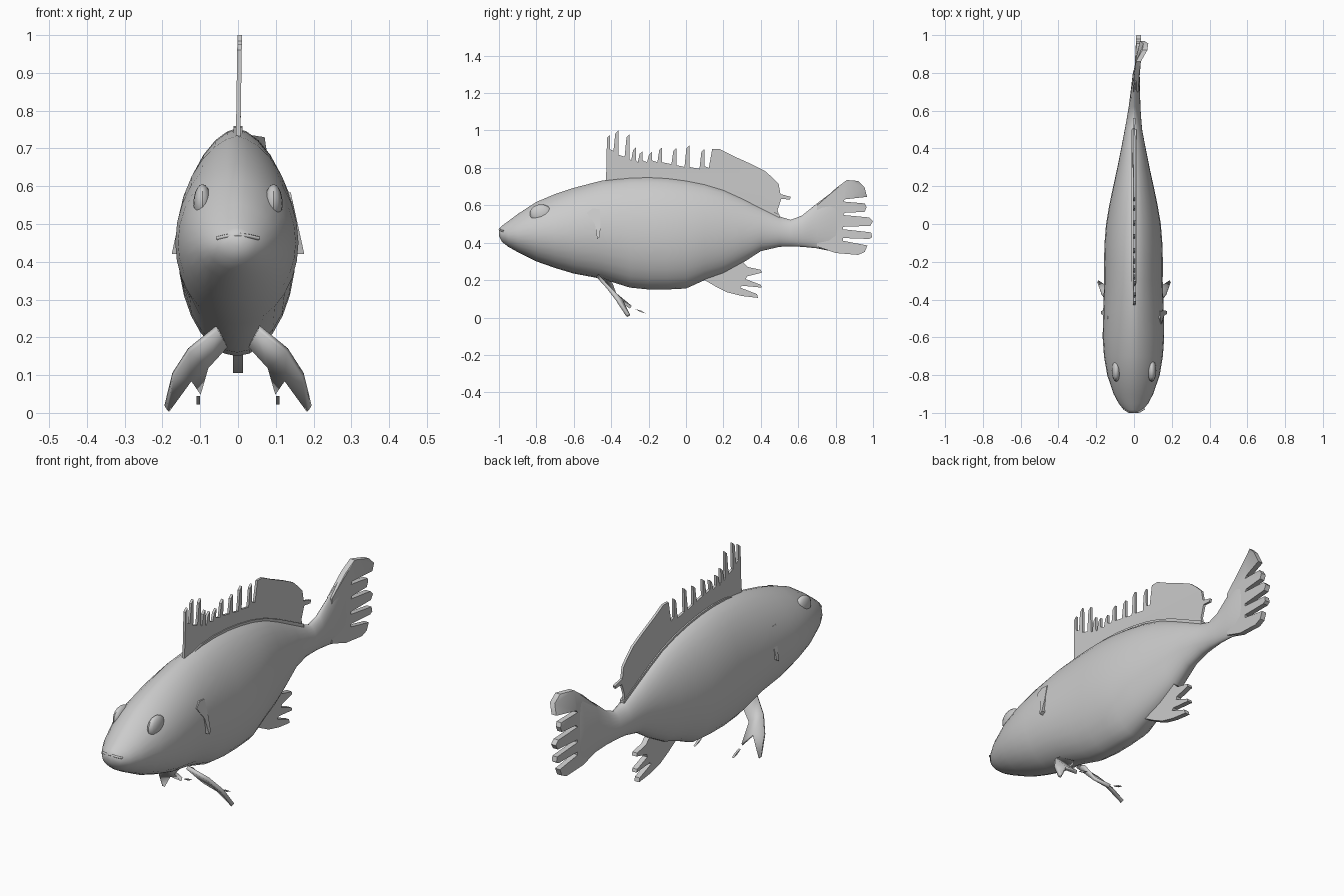
import bpy, bmesh
from math import cos, sin, pi, radians

if "Cube" in bpy.data.objects:
    bpy.data.objects.remove(bpy.data.objects["Cube"])


def finish(bm, name, angle=35):
    bmesh.ops.recalc_face_normals(bm, faces=bm.faces)
    me = bpy.data.meshes.new(name)
    bm.to_mesh(me)
    bm.free()
    ob = bpy.data.objects.new(name, me)
    bpy.context.collection.objects.link(ob)
    bpy.ops.object.select_all(action='DESELECT')
    ob.select_set(True)
    bpy.context.view_layer.objects.active = ob
    bpy.ops.object.shade_smooth_by_angle(angle=radians(angle))
    return ob


def bend(y, z=0):
    """The tail swings slightly to +x and its upper lobe curls further."""
    return max(0, y - 0.5) * 0.05 + max(0, y - .85) * max(0, z - .6) * 4


def plate(name, outline, thick, x=0.0, lean=0.0):
    """Flat fin from a (y, z) outline, given thickness across x; lean tilts x with z."""
    bm = bmesh.new()
    sides = []
    for s in (-1, 1):
        sides.append([bm.verts.new((x + bend(y, z) + lean * (z - .5), y, z)) for y, z in outline])
    caps = [bm.faces.new(vs) for vs in sides]
    n = len(outline)
    for i in range(n):
        j = (i + 1) % n
        bm.faces.new((sides[0][i], sides[0][j], sides[1][j], sides[1][i]))
    # Fill the concave outline while flat, then separate the two sides
    bm.normal_update()
    for v in bm.verts:
        v.co.x = 0
    bm.normal_update()
    bmesh.ops.triangulate(bm, faces=caps, ngon_method='EAR_CLIP')
    for s, vs in zip((-1, 1), sides):
        for v in vs:
            y, z = v.co.y, v.co.z
            v.co.x = x + bend(y, z) + lean * (z - .5) + s * thick / 2
    return finish(bm, name)


def ellipsoid(name, loc, radii):
    bm = bmesh.new()
    bmesh.ops.create_uvsphere(bm, u_segments=16, v_segments=10, radius=1)
    bmesh.ops.scale(bm, vec=radii, verts=bm.verts)
    bmesh.ops.translate(bm, vec=loc, verts=bm.verts)
    return finish(bm, name)


# Body: lofted sections (y, bottom z, top z, half width)
SECTIONS = [
    (-1.0, .435, .475, .025), (-.985, .405, .49, .05), (-.95, .378, .515, .078),
    (-.9, .35, .553, .105), (-.8, .30, .618, .139), (-.7, .265, .66, .156),
    (-.6, .235, .693, .163), (-.45, .207, .732, .16), (-.3, .16, .75, .155),
    (-.2, .15, .753, .156), (-.1, .15, .748, .153), (0, .155, .735, .145),
    (.1, .20, .715, .128), (.2, .235, .685, .107), (.3, .29, .64, .085),
    (.4, .355, .59, .065), (.5, .378, .54, .046), (.56, .38, .522, .038),
    (.62, .378, .545, .031), (.7, .37, .61, .025), (.8, .35, .685, .018), (.825, .35, .695, .012)]
SIDES = 28
bm = bmesh.new()
rings = []
for y, lo, hi, w in SECTIONS:
    mid = lo + .47 * (hi - lo)
    ring = []
    for k in range(SIDES):
        c, s = cos(2 * pi * k / SIDES), sin(2 * pi * k / SIDES)
        p = 1.2 if s > 0 else 1.03
        wx = w * (abs(c) ** p) * (1 if c > 0 else -1)
        h = (hi - mid) if s > 0 else (mid - lo)
        ring.append(bm.verts.new((wx - .003 + bend(y), y, mid + h * s)))
    rings.append(ring)
for a, b in zip(rings, rings[1:]):
    for k in range(SIDES):
        j = (k + 1) % SIDES
        bm.faces.new((a[k], a[j], b[j], b[k]))
bm.faces.new(rings[0])
bm.faces.new(rings[-1])
finish(bm, "body", 50)

# Tail fin with split ray tips
plate("tail_fin", [
    (.70, .38), (.70, .60), (.80, .69), (.86, .735), (.92, .73), (.955, .695), (.968, .645),
    (.85, .632), (.84, .62), (.955, .61), (.965, .59), (.955, .565), (.85, .56), (.84, .548),
    (.98, .535), (1.0, .515), (.985, .49), (.84, .485), (.84, .472), (.99, .455), (.995, .43),
    (.98, .42), (.84, .425), (.84, .41), (.97, .385), (.955, .35), (.92, .335), (.80, .345)], .026)

# Dorsal fin: spiny front (tip y, tip z, gap z) then soft rear lobe
spines = [(-.415, .975, .89), (-.37, 1.0, .86), (-.31, .98, .84), (-.275, .91, .83),
          (-.24, .89, .83), (-.19, .885, .83), (-.135, .91, .82), (-.06, .905, .805),
          (.01, .92, .795), (.09, .90, .80)]
dorsal = [(-.43, .72), (-.425, .80)]
for i, (y, z, gap) in enumerate(spines):
    nxt = spines[i + 1][0] if i < len(spines) - 1 else .14
    dorsal += [(y - .008, z - .015), (y + .008, z), (y + .008, gap + .01), (nxt - .018, gap)]
dorsal += [(.14, .90), (.18, .90), (.25, .865), (.35, .82), (.42, .785), (.46, .75), (.495, .715),
           (.505, .66), (.56, .645), (.555, .63), (.51, .635), (.49, .575), (.50, .53)]
dorsal += [(.4, .57), (.3, .62), (.2, .665), (.1, .695), (0, .715), (-.2, .735)]
plate("dorsal_fin", dorsal, .012, -.003, .015)

# Ridge along the base of the dorsal fin
plate("dorsal_ridge", [
    (-.43, .72), (-.3, .755), (-.2, .76), (-.1, .755), (0, .742), (.1, .722), (.2, .692), (.3, .65),
    (.4, .60), (.5, .55), (.5, .52), (.3, .61), (.1, .68), (-.1, .72)], .024)

# Anal fin with ragged rays
plate("anal_fin", [
    (.03, .22), (.10, .20), (.16, .165), (.22, .135), (.30, .115), (.385, .105), (.38, .125),
    (.29, .16), (.30, .17), (.405, .16), (.40, .175), (.32, .205), (.325, .22), (.405, .24),
    (.40, .255), (.33, .27), (.29, .31), (.31, .34), (.15, .29)], .026)

# Paired parts
outer = [(.055, -.475, .225), (.13, -.42, .165), (.172, -.37, .10), (.192, -.315, .015)]
inner = [(.03, -.40, .18), (.08, -.38, .125), (.125, -.345, .09), (.185, -.305, .008)]
prong = (.10, -.295, .055)
for side, s in (("right", 1), ("left", -1)):
    # Pelvic fin: web between two rays plus a short inner prong
    bm = bmesh.new()
    o = [bm.verts.new((s * x, y, z)) for x, y, z in outer]
    n = [bm.verts.new((s * x, y, z)) for x, y, z in inner]
    for i in range(3):
        bm.faces.new((o[i], o[i + 1], n[i + 1], n[i]))
    bm.faces.new((n[1], n[2], bm.verts.new((s * prong[0], prong[1], prong[2]))))
    fin = finish(bm, side + "_pelvic_fin")
    mod = fin.modifiers.new("thickness", 'SOLIDIFY')
    mod.thickness = .018
    mod.offset = 0
    # Detached fin ray tip
    plate(side + "_ray_tip", [(-.27, .045), (-.24, .037), (-.215, .022), (-.245, .03)], .01, s * .105)
    # Eye bulge
    ellipsoid(side + "_eye", (s * .094, -.775, .555), (.024, .06, .05))
    # Gill flap lying against the body
    plate(side + "_gill_flap", [(-.53, .56), (-.50, .583), (-.462, .58), (-.457, .50), (-.46, .43),
                                (-.475, .42), (-.487, .50), (-.51, .53)], .03, s * .143, s * -.22)

# Mouth: thin curved lip around the snout
cu = bpy.data.curves.new("mouth", 'CURVE')
cu.dimensions = '3D'
cu.bevel_depth = .005
cu.bevel_resolution = 2
pts = [(-.055, -.978, .462), (-.03, -.993, .468), (0, -.997, .472), (.03, -.993, .468), (.055, -.978, .462)]
sp = cu.splines.new('POLY')
sp.points.add(len(pts) - 1)
for p, co in zip(sp.points, pts):
    p.co = (*co, 1)
bpy.context.collection.objects.link(bpy.data.objects.new("mouth", cu))
